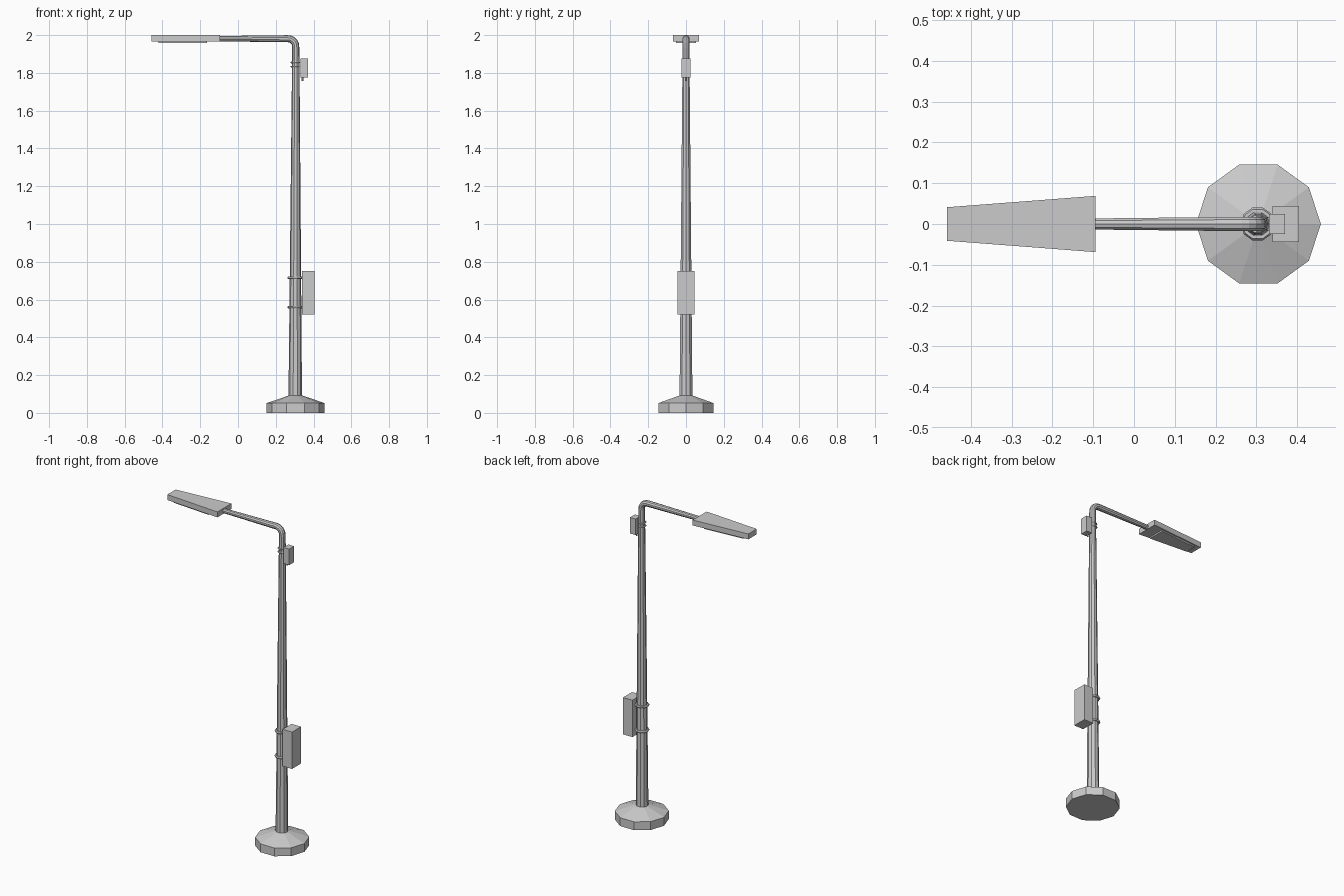
import bpy, bmesh, math
from mathutils import Vector

if "Cube" in bpy.data.objects:
    bpy.data.objects.remove(bpy.data.objects["Cube"])

PX = 0.303  # pole axis


def finish(name, bm):
    bmesh.ops.recalc_face_normals(bm, faces=bm.faces)
    me = bpy.data.meshes.new(name)
    bm.to_mesh(me)
    bm.free()
    ob = bpy.data.objects.new(name, me)
    bpy.context.collection.objects.link(ob)
    return ob


def sweep(name, path, sides=10):
    """Tube through (x, z, radius, tilt in degrees) rings, capped."""
    bm = bmesh.new()
    rings = []
    for x, z, r, tilt in path:
        t = math.radians(tilt)
        n = Vector((math.cos(t), 0, math.sin(t)))
        ring = []
        for i in range(sides):
            a = 2 * math.pi * i / sides
            ring.append(bm.verts.new(Vector((x, 0, z)) + n * r * math.cos(a)
                                     + Vector((0, r * math.sin(a), 0))))
        rings.append(ring)
    for a, b in zip(rings, rings[1:]):
        for i in range(sides):
            j = (i + 1) % sides
            bm.faces.new((a[i], a[j], b[j], b[i]))
    bm.faces.new(rings[0])
    bm.faces.new(rings[-1])
    return finish(name, bm)


def prism(name, x0, x1, w0, w1, z0, z1):
    """Box whose half width goes from w0 at x0 to w1 at x1."""
    bm = bmesh.new()
    outline = ((x0, -w0), (x1, -w1), (x1, w1), (x0, w0))
    face = bm.faces.new([bm.verts.new((x, y, z0)) for x, y in outline])
    ext = bmesh.ops.extrude_face_region(bm, geom=[face])
    top = [v for v in ext["geom"] if isinstance(v, bmesh.types.BMVert)]
    bmesh.ops.translate(bm, verts=top, vec=(0, 0, z1 - z0))
    return finish(name, bm)


def clamp(name, z, radius, thick):
    bpy.ops.mesh.primitive_torus_add(major_segments=10, minor_segments=6,
                                     major_radius=radius, minor_radius=thick,
                                     location=(PX, 0, z))
    bpy.context.object.name = name


# Footing
sweep("footing", [(0.305, 0, 0.153, 0), (0.305, 0.052, 0.153, 0), (0.305, 0.092, 0.036, 0)])

# Tapered pole, bend and arm
path = [(PX, 0.07, 0.036, 0), (PX + 0.003, 1.93, 0.019, 0)]
for k in range(1, 6):
    a = math.radians(18 * k)
    path.append((0.264 + 0.042 * math.cos(a), 1.939 + 0.042 * math.sin(a), 0.0185, 18 * k))
path.append((-0.12, 1.981, 0.014, 90))
sweep("pole_and_arm", path)

# Lamp head and light panel
prism("lamp_head", -0.459, -0.094, 0.041, 0.069, 1.966, 2.0)
prism("light_panel", -0.42, -0.163, 0.034, 0.054, 1.957, 1.968)

# Control box with clamps
prism("control_box", 0.339, 0.404, 0.044, 0.044, 0.52, 0.75)
for i, z in enumerate((0.56, 0.715)):
    clamp(f"control_box_clamp_{i}", z, 0.034, 0.008)

# Sensor box with clamps and cable stub
prism("sensor_box", 0.331, 0.37, 0.024, 0.024, 1.775, 1.875)
for i, z in enumerate((1.833, 1.855)):
    clamp(f"sensor_clamp_{i}", z, 0.02, 0.005)
sweep("sensor_stub", [(0.341, 1.758, 0.005, 0), (0.341, 1.78, 0.005, 0)], 6)
for ob in list(bpy.context.collection.objects):
    if "stub" in ob.name or "clamp" in ob.name:
        for p in ob.data.polygons:
            p.use_smooth = False
